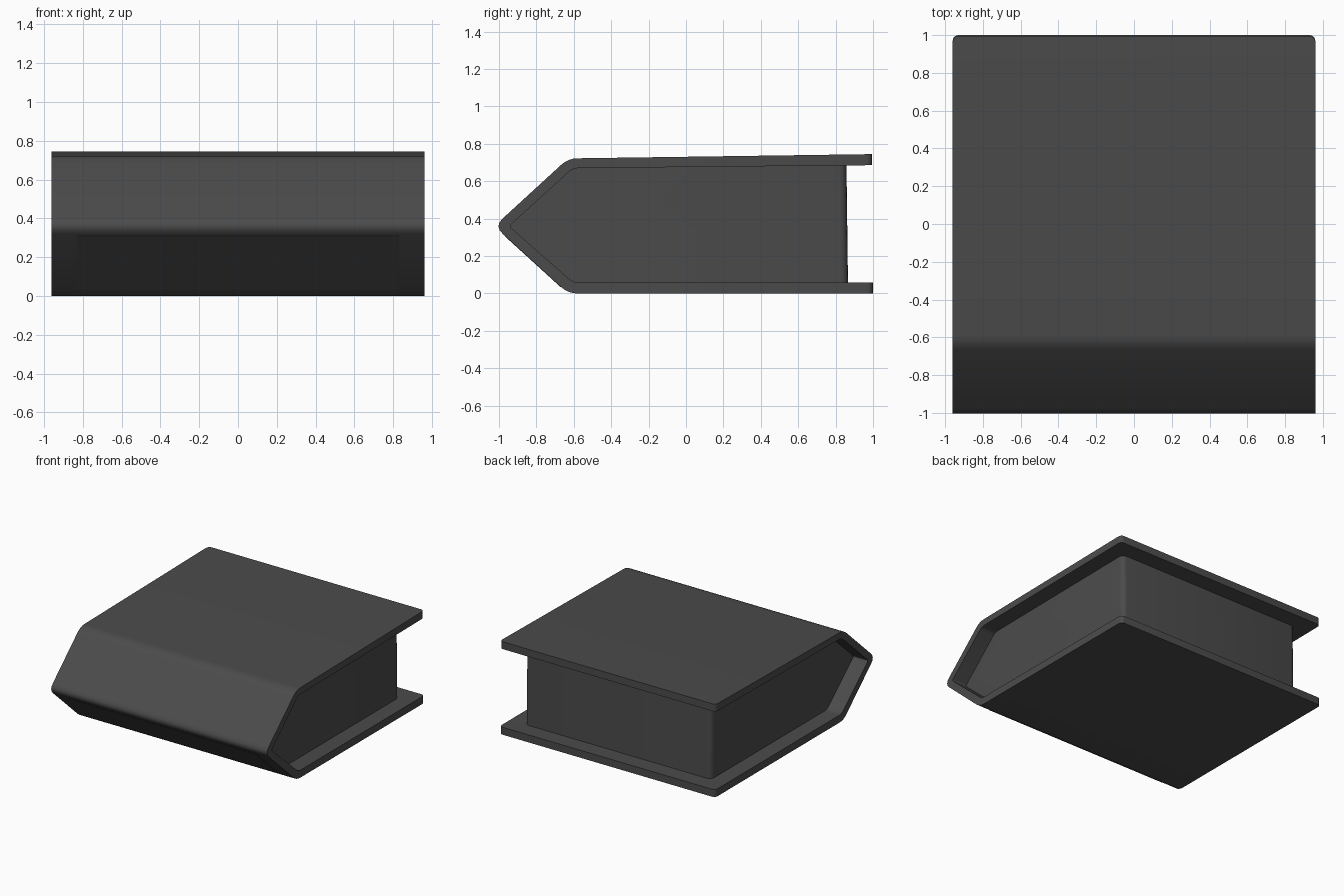
import bpy, bmesh, math

if "Cube" in bpy.data.objects:
    bpy.data.objects.remove(bpy.data.objects["Cube"])

dark = bpy.data.materials.new("dark grey")
dark.diffuse_color = (0.07, 0.07, 0.07, 1)
dark.use_nodes = True
dark.node_tree.nodes["Principled BSDF"].inputs["Base Color"].default_value = dark.diffuse_color


def rounded(points, radii, steps=4):
    """Round profile corners with short quadratic arcs."""
    out = []
    n = len(points)
    for i, (p, r) in enumerate(zip(points, radii)):
        if r == 0:
            out.append(p)
            continue
        ends = []
        for q in (points[i - 1], points[(i + 1) % n]):
            d = math.dist(p, q)
            ends.append([p[k] + (q[k] - p[k]) * r / d for k in (0, 1)])
        for s in range(steps + 1):
            t = s / steps
            out.append(tuple((1 - t) ** 2 * ends[0][k] + 2 * t * (1 - t) * p[k]
                             + t * t * ends[1][k] for k in (0, 1)))
    return out


def extrude(name, profile, half, bevel_y=None, radius=0.03):
    """Extrude a YZ profile along x, rounding upright edges behind bevel_y."""
    bm = bmesh.new()
    face = bm.faces.new([bm.verts.new((-half, y, z)) for y, z in profile])
    ext = bmesh.ops.extrude_face_region(bm, geom=[face])
    for v in ext["geom"]:
        if isinstance(v, bmesh.types.BMVert):
            v.co.x = half
    bmesh.ops.recalc_face_normals(bm, faces=bm.faces)
    if bevel_y is not None:
        edges = [e for e in bm.edges
                 if all(v.co.y > bevel_y for v in e.verts)
                 and abs(e.verts[0].co.z - e.verts[1].co.z) > 0.04]
        bmesh.ops.bevel(bm, geom=edges, offset=radius, segments=4,
                        profile=0.5, affect='EDGES')
    me = bpy.data.meshes.new(name)
    bm.to_mesh(me)
    bm.free()
    ob = bpy.data.objects.new(name, me)
    bpy.context.collection.objects.link(ob)
    me.materials.append(dark)
    bpy.ops.object.select_all(action='DESELECT')
    ob.select_set(True)
    bpy.context.view_layer.objects.active = ob
    bpy.ops.object.shade_smooth_by_angle(angle=math.radians(35))
    return ob


# Cover: two boards joined by a pointed, softly rounded spine
cover = rounded(
    [(1.0, 0.0), (-0.63, 0.0), (-1.025, 0.36), (-0.63, 0.722), (0.995, 0.745),
     (0.995, 0.686), (-0.605, 0.67), (-0.945, 0.36), (-0.605, 0.06), (1.0, 0.06)],
    [0, 0.05, 0.06, 0.05, 0, 0, 0.03, 0.015, 0.03, 0])
extrude("book_cover", cover, 0.96, 0.9)

# Page block filling the inside of the cover
pages = rounded(
    [(0.866, 0.058), (-0.605, 0.058), (-0.947, 0.36), (-0.605, 0.672), (0.858, 0.687)],
    [0, 0.03, 0.015, 0.03, 0])
extrude("page_block", pages, 0.83, 0.8, 0.04)

# Thin flat panel on the lower spine
panel = [(-0.969, 0.311), (-0.666, 0.035), (-0.668, 0.032), (-0.971, 0.308)]
extrude("lower_spine_panel", panel, 0.83)
